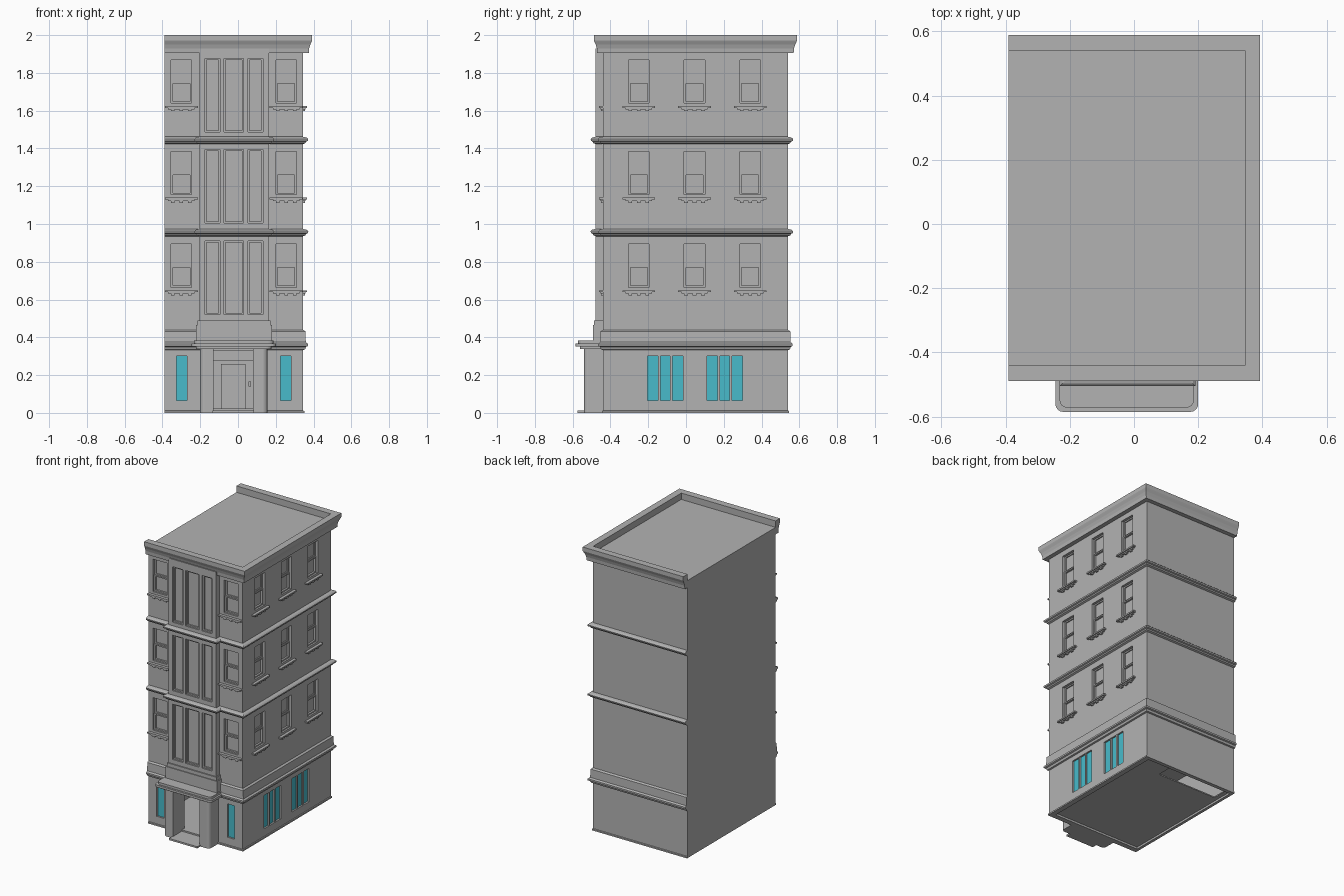
import bpy, bmesh
from mathutils import Vector

cube = bpy.data.objects.get("Cube")
if cube:
    bpy.data.objects.remove(cube, do_unlink=True)

LEFT, RIGHT, FRONT, BACK = -0.39, 0.345, -0.44, 0.54


def material(name, rgb):
    m = bpy.data.materials.new(name)
    m.use_nodes = True
    m.diffuse_color = (*rgb, 1)
    m.node_tree.nodes["Principled BSDF"].inputs["Base Color"].default_value = (*rgb, 1)
    return m


stone = material("grey stone", (0.45, 0.45, 0.45))
glass = material("cyan glass", (0.065, 0.50, 0.60))


def finish(bm, name, mat):
    bmesh.ops.recalc_face_normals(bm, faces=bm.faces)
    mesh = bpy.data.meshes.new(name)
    bm.to_mesh(mesh)
    bm.free()
    mesh.materials.append(mat)
    ob = bpy.data.objects.new(name, mesh)
    bpy.context.collection.objects.link(ob)
    return ob


def boxes(name, items, mat=stone):
    """One object from boxes given as (x0, x1, y0, y1, z0, z1)."""
    bm = bmesh.new()
    for x0, x1, y0, y1, z0, z1 in items:
        for v in bmesh.ops.create_cube(bm, size=1)["verts"]:
            v.co = (x0 if v.co.x < 0 else x1, y0 if v.co.y < 0 else y1,
                    z0 if v.co.z < 0 else z1)
    return finish(bm, name, mat)


def cut(ob, items):
    """Cut boxes out of an object."""
    cutter = boxes("cutter", items)
    cutter.hide_render = True
    mod = ob.modifiers.new("cut", 'BOOLEAN')
    mod.operation, mod.solver, mod.object = 'DIFFERENCE', 'EXACT', cutter
    bpy.context.view_layer.objects.active = ob
    bpy.ops.object.modifier_apply(modifier=mod.name)
    bpy.data.objects.remove(cutter, do_unlink=True)


def sweep(name, path, profile):
    """Mitred moulding: profile of (outward offset, z) along a plan path."""
    pts = [Vector(p) for p in path]
    normals = []
    for a, b in zip(pts, pts[1:]):
        d = (b - a).normalized()
        normals.append(Vector((d.y, -d.x)))
    bm = bmesh.new()
    rings = []
    for i, p in enumerate(pts):
        n0, n1 = normals[max(i - 1, 0)], normals[min(i, len(normals) - 1)]
        mitre = (n0 + n1) / (1 + n0.dot(n1))
        rings.append([bm.verts.new((*(p + mitre * o), z)) for o, z in profile])
    n = len(profile)
    for r, s in zip(rings, rings[1:]):
        for k in range(n):
            bm.faces.new((r[k], s[k], s[(k + 1) % n], r[(k + 1) % n]))
    bm.faces.new(rings[0])
    bm.faces.new(rings[-1])
    return finish(bm, name, stone)


def on_wall(side, u0, u1, z0, z1, d0, d1):
    """Box on the front or side wall; d is the distance out from the wall."""
    if side:
        return (RIGHT + d0, RIGHT + d1, u0, u1, z0, z1)
    return (u0, u1, FRONT - d1, FRONT - d0, z0, z1)


# Upper storeys with recessed sash windows
FLOORS = (0.665, 1.155, 1.64)
columns = [(0, -0.30), (0, 0.255), (1, -0.25), (1, 0.045), (1, 0.34)]
windows = [(s, u, z) for s, u in columns for z in FLOORS]
upper = boxes("upper_walls", [(LEFT, RIGHT, FRONT, BACK, 0.34, 1.955)])
cut(upper, [on_wall(s, u - .055, u + .055, z, z + .228, -.025, .05) for s, u, z in windows])

sashes, sills = [], []
for s, u, z in windows:
    for z0, d in ((z, -.012), (z + .114, -.018)):
        for a, b in ((-.055, -.045), (.045, .055)):
            sashes.append(on_wall(s, u + a, u + b, z0, z0 + .114, -.026, d))
        for h in (0, .105):
            sashes.append(on_wall(s, u - .045, u + .045, z0 + h, z0 + h + .009, -.026, d))
    sills.append(on_wall(s, u - .087, u + .087, z - .026, z - .016, -.005, .02))
    sills.append(on_wall(s, u - .07, u + .07, z - .034, z - .026, -.005, .013))
    for k in (-.045, 0, .045):
        sills.append(on_wall(s, u + k - .01, u + k + .01, z - .043, z - .034, -.005, .01))
boxes("window_sashes", sashes)
boxes("window_sills", sills)

# Central bay with three tall panels per storey
BAY0, BAY1, BAY_Y = -0.205, 0.165, -0.478
bay = boxes("front_bay", [(BAY0, BAY1, BAY_Y, FRONT + .01, 0.38, 1.93)])
panels = [(a, b, z, z + .39) for a, b in ((-.175, -.095), (-.075, .03), (.053, .132))
          for z in (0.52, 1.005, 1.487)]
for inset, depth in ((0, .01), (.009, .02)):
    cut(bay, [(a + inset, b - inset, BAY_Y - .05, BAY_Y + depth, z0 + inset, z1 - inset)
              for a, b, z0, z1 in panels])
boxes("bay_plinth", [(-.222, .18, -.492, FRONT, .38, .465),
                     (-.214, .173, -.486, FRONT, .465, .49)])

# Mouldings around front, right and back
plain = [(LEFT, FRONT), (RIGHT, FRONT), (RIGHT, BACK), (LEFT, BACK)]
around_bay = [plain[0], (BAY0, FRONT), (BAY0, BAY_Y), (BAY1, BAY_Y), (BAY1, FRONT)] + plain[1:]
for name, z in (("lower_ledge", 0.94), ("upper_ledge", 1.428)):
    sweep(name, around_bay, [(0, z - .005), (.012, z), (.016, z + .008), (.025, z + .012),
                             (.027, z + .022), (.018, z + .03), (0, z + .034)])
sweep("cornice", plain, [(0, 1.905), (.03, 1.905), (.032, 1.93), (.038, 1.95),
                         (.045, 1.965), (.048, 1.972), (.048, 2), (0, 2)])
sweep("base_ledge", plain, [(0, .333), (.01, .336), (.015, .35), (.025, .354), (.025, .366),
                            (.014, .374), (.012, .432), (0, .44)])
for name, path in (("right_base_trim", [(.155, FRONT)] + plain[1:]),
                   ("left_base_trim", [(LEFT, FRONT), (-.2, FRONT)])):
    sweep(name, path, [(0, 0), (.006, 0), (.006, .01), (0, .012)])

# Hollow ground storey with an open doorway
ground = boxes("ground_walls", [(LEFT, RIGHT, FRONT, BACK, 0, .34)])
inner = (LEFT + .02, RIGHT - .03, FRONT + .03, BACK - .02)
cut(ground, [(*inner, .022, .33)])
cut(ground, [(*inner, -.1, .014)])
cut(ground, [(-.34, .125, .40, .51, .005, .1)])
cut(ground, [(-.13, .08, FRONT - .1, FRONT + .06, .022, .275)])
shop = [(0, -.325, -.27), (0, .225, .28), (1, -.205, -.015), (1, .11, .30)]
cut(ground, [on_wall(s, a, b, .065, .30, -.018, .05) for s, a, b in shop])
panes, bars = [], []
for s, a, b in shop:
    panes.append(on_wall(s, a, b, .065, .30, -.019, -.012))
    for k in ((1, 2) if s else ()):
        c = a + (b - a) * k / 3
        bars.append(on_wall(s, c - .006, c + .006, .065, .30, -.019, -.002))
boxes("shop_glass", panes, glass)
boxes("shop_mullions", bars)

# Portico: rounded posts, lintel, canopy and step
posts = boxes("portico_posts", [(-.2, -.13, -.54, FRONT + .005, 0, .34),
                                (.08, .155, -.54, FRONT + .005, 0, .34)])
bm = bmesh.new()
bm.from_mesh(posts.data)
corners = [e for e in bm.edges if abs(e.verts[0].co.z - e.verts[1].co.z) > .1
           and e.verts[0].co.y < -.5 and not -.15 < e.verts[0].co.x < .1]
bmesh.ops.bevel(bm, geom=corners, offset=.022, segments=4, affect='EDGES', profile=.5)
bm.to_mesh(posts.data)
bm.free()
boxes("portico_lintel", [(-.13, .08, -.53, FRONT + .005, .33, .345)])


def canopy_slab(name, grow, z0, z1):
    """Canopy layer with rounded front corners."""
    ob = boxes(name, [(-.2 - grow, .155 + grow, -.54 - grow, FRONT + .005, z0, z1)])
    b = bmesh.new()
    b.from_mesh(ob.data)
    edges = [e for e in b.edges if e.verts[0].co.y < -.5 and e.verts[1].co.y < -.5
             and abs(e.verts[0].co.x - e.verts[1].co.x) < .001]
    bmesh.ops.bevel(b, geom=edges, offset=.025, segments=4, affect='EDGES', profile=.5)
    b.to_mesh(ob.data)
    b.free()


canopy_slab("canopy_lower", .022, .338, .352)
canopy_slab("canopy_middle", .045, .352, .368)
canopy_slab("canopy_upper", .032, .368, .384)
boxes("door_step", [(-.135, .085, -.575, FRONT + .01, 0, .012)])

# Inner door and handle
boxes("inner_door", [(-.09, .04, .505, .522, .02, .26)])
boxes("door_handle", [(.055, .068, .51, .522, .14, .165)])
